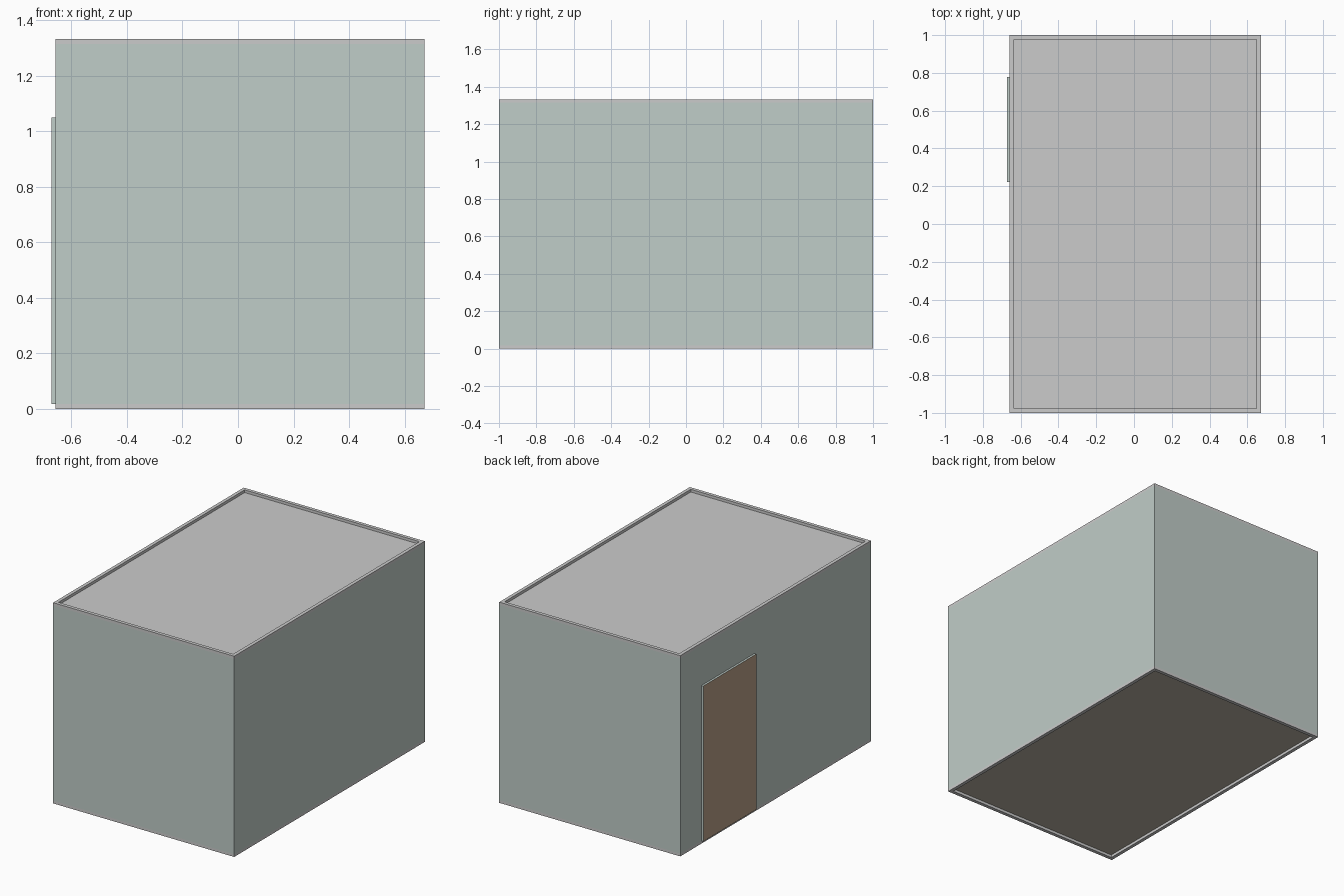
import bpy

if "Cube" in bpy.data.objects:
    bpy.data.objects.remove(bpy.data.objects["Cube"])

# Room shell dimensions
X0, X1, Y0, Y1, H = -0.658, 0.672, -1.0, 1.0, 1.333
T, INSET = 0.018, 0.023              # trim height and width
ZB, ZT = T, H - T                    # bottom and top of the walls
DY0, DY1, DZ, DX = 0.222, 0.778, 1.05, -0.672   # door opening and its outer plane


def material(name, rgb):
    m = bpy.data.materials.new(name)
    m.diffuse_color = (*rgb, 1)
    m.use_nodes = True
    m.node_tree.nodes["Principled BSDF"].inputs["Base Color"].default_value = m.diffuse_color
    return m


teal = material("wall_paint", (0.53, 0.61, 0.58))
wood = material("door_wood", (0.48, 0.35, 0.24))
boards = material("floor_boards", (0.48, 0.44, 0.36))


def quads(name, faces, mat=None):
    """One object from a list of four-cornered faces."""
    verts = [p for f in faces for p in f]
    me = bpy.data.meshes.new(name)
    me.from_pydata(verts, [], [range(i, i + 4) for i in range(0, len(verts), 4)])
    if mat:
        me.materials.append(mat)
    ob = bpy.data.objects.new(name, me)
    bpy.context.collection.objects.link(ob)
    return ob


def rect(z, inset=0):
    """Counter-clockwise room outline at height z."""
    a, b, c, d = X0 + inset, X1 - inset, Y0 + inset, Y1 - inset
    return [(a, c, z), (b, c, z), (b, d, z), (a, d, z)]


def band(lo, hi):
    """Four faces joining two outlines."""
    return [[lo[i], lo[(i + 1) % 4], hi[(i + 1) % 4], hi[i]] for i in range(4)]


def side(x, y0, y1, z0, z1):
    """Upright face looking towards -x."""
    return [(x, y1, z0), (x, y0, z0), (x, y0, z1), (x, y1, z1)]


# Three plain walls, and the door wall pieced around its opening
quads("walls", band(rect(ZB), rect(ZT))[:3], teal)
quads("door_wall", [side(X0, Y0, DY0, ZB, ZT), side(X0, DY1, Y1, ZB, ZT),
                    side(X0, DY0, DY1, DZ, ZT)], teal)

# Shallow door recess pushed outward, closed by the door
opening = side(X0, DY0, DY1, ZB, DZ)
outer = side(DX, DY0, DY1, ZB, DZ)
quads("door_surround", band(opening, outer), teal)
quads("door", [outer], wood)

# Grey trim rings and the recessed ceiling and floor panels
for trim, panel, z_wall, z_edge, mat in (
        ("ceiling_trim", "ceiling", ZT, H, None),
        ("floor_trim", "floor", ZB, 0.0, boards)):
    loops = [rect(z_wall), rect(z_edge), rect(z_edge, INSET), rect(z_wall, INSET)]
    ring = [f for lo, hi in zip(loops, loops[1:]) for f in band(lo, hi)]
    face = loops[3]
    if z_edge == 0:                  # mirrored below, so turn faces outward
        ring = [f[::-1] for f in ring]
        face = face[::-1]
    quads(trim, ring)
    quads(panel, [face], mat)
